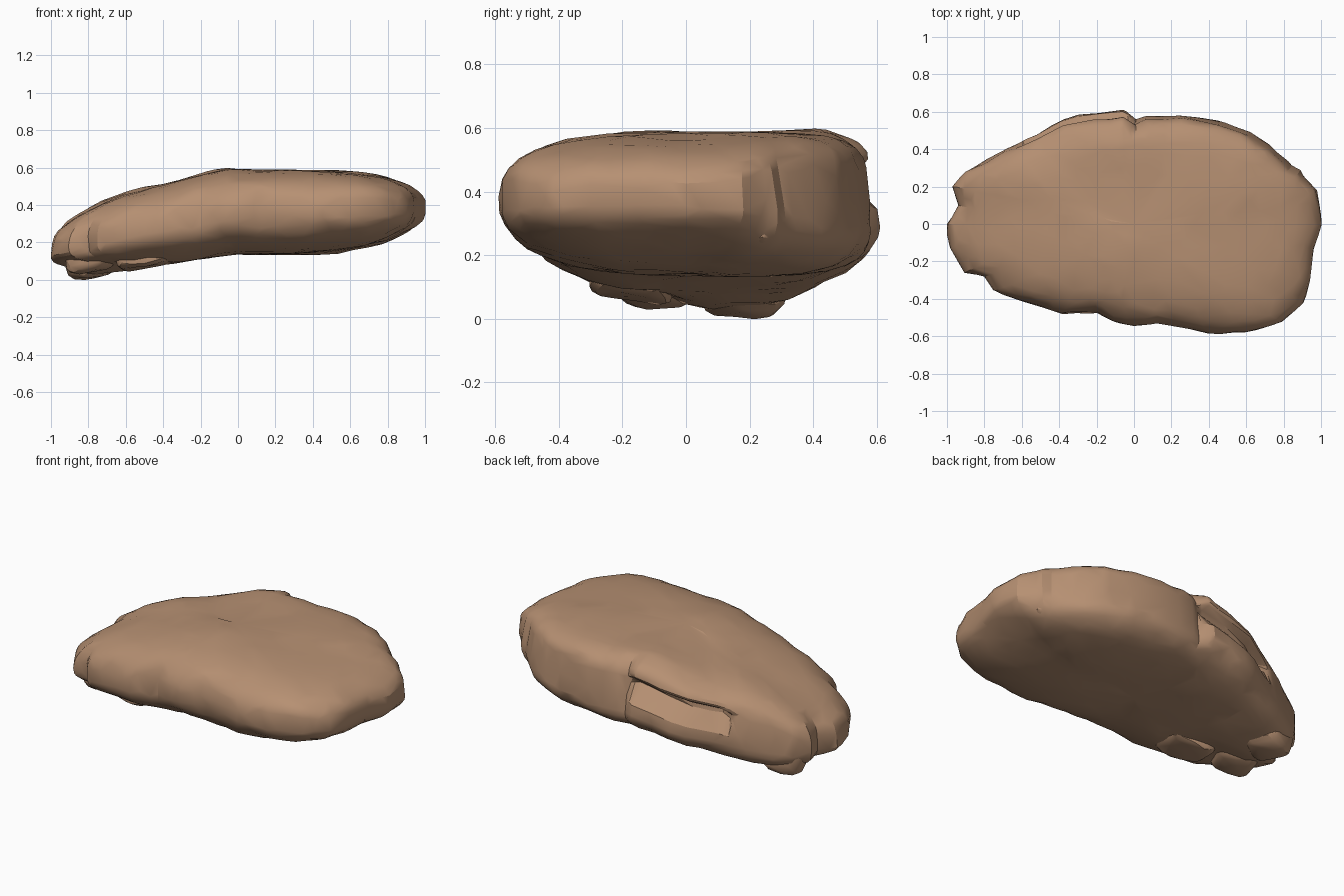
import bpy, bmesh, math
from mathutils import Vector, Euler, noise

cube = bpy.data.objects.get("Cube")
if cube:
    bpy.data.objects.remove(cube)

stone = bpy.data.materials.new("warm brown stone")
stone.use_nodes = True
COLOUR = (0.47, 0.28, 0.17, 1)
stone.diffuse_color = COLOUR
stone.node_tree.nodes["Principled BSDF"].inputs["Base Color"].default_value = COLOUR

# Plan outline, with its notches, anticlockwise from the right end
OUTLINE = [Vector(p) for p in (
    (1, 0), (.98, .18), (.92, .29), (.84, .31), (.72, .43), (.62, .5), (.45, .56),
    (.25, .59), (.06, .58), (.01, .56), (-.06, .585), (-.22, .57), (-.38, .53),
    (-.52, .46), (-.6, .44), (-.75, .37), (-.9, .28), (-.97, .2), (-.94, .1), (-1, 0),
    (-.98, -.13), (-.9, -.26), (-.8, -.28), (-.75, -.35), (-.6, -.41), (-.38, -.48),
    (-.2, -.48), (-.1, -.52), (0, -.54), (.12, -.53), (.4, -.585), (.6, -.58),
    (.8, -.53), (.9, -.42), (.94, -.3), (.96, -.15))]
# Heights along the length: x, underside, widest level, top
LEVELS = ((-1, 0, .15, .39), (-.8, -.01, .2, .445), (-.4, .08, .28, .515),
          (-.05, .135, .35, .59), (.4, .13, .37, .585), (.8, .14, .37, .575), (1, .17, .37, .55))


def levels(x):
    x = max(-1, min(1, x))
    for a, b in zip(LEVELS, LEVELS[1:]):
        if x <= b[0]:
            t = (x - a[0]) / (b[0] - a[0])
            return [p + (q - p) * t for p, q in zip(a[1:], b[1:])]


def blend(v, lo, hi):
    t = max(0, min(1, (v - lo) / (hi - lo)))
    return t * t * (3 - 2 * t)


def bump(v, middle, width):
    return math.exp(-((v - middle) / width) ** 2)


def finish(name, bm, ratio):
    bmesh.ops.recalc_face_normals(bm, faces=bm.faces)
    mesh = bpy.data.meshes.new(name)
    bm.to_mesh(mesh)
    bm.free()
    ob = bpy.data.objects.new(name, mesh)
    bpy.context.collection.objects.link(ob)
    mesh.materials.append(stone)
    # Thin the mesh into uneven chiselled facets
    ob.modifiers.new("facets", 'DECIMATE').ratio = ratio
    bpy.ops.object.select_all(action='DESELECT')
    ob.select_set(True)
    bpy.context.view_layer.objects.active = ob
    bpy.ops.object.modifier_apply(modifier="facets")
    bpy.ops.object.shade_smooth_by_angle(angle=math.radians(24))


# Resample the outline and make a softened copy for the inner rings
n = len(OUTLINE)
rim, soft = [], []
for i in range(n):
    near = [OUTLINE[(i + k) % n] for k in range(-2, 3)]
    after = [OUTLINE[(i + 1 + k) % n] for k in range(-2, 3)]
    for k in range(4):
        rim.append(OUTLINE[i].lerp(OUTLINE[(i + 1) % n], k / 4))
        soft.append((sum(near, Vector((0, 0))) / 5).lerp(sum(after, Vector((0, 0))) / 5, k / 4))


def body_point(i, angle):
    """Point on the rock; angle runs from the top centre to the underside centre."""
    back = blend(rim[i].y, .1, .45)
    upper = angle <= math.pi / 2
    if upper:
        power = 2.8 + 3 * back + blend(rim[i].x, .3, .9)
    else:
        power = 2.5 + 1.8 * back + blend(-rim[i].x, .3, .9) * (1 - back)
    r = math.sin(angle) ** (2 / power)
    f = abs(math.cos(angle)) ** (2 / power)
    p = r * soft[i].lerp(rim[i], r ** 6)
    low, middle, top = levels(p.x)
    # The low end rises towards the front
    low += .06 * blend(-p.x, .3, .8) * blend(-p.y, -.1, .15)
    # Raised lip beside the crack
    top += .025 * bump(p.x, -.15, .14) * blend(p.y, .25, .45)
    z = middle + ((top if upper else low) - middle) * f
    # Narrow groove over a bulging slab in one half of the back, sloping wall in the other
    edge = back * blend(r, .75, 1)
    west = blend(p.x, -.65, -.5) * (1 - blend(p.x, -.06, .02))
    p.y -= edge * west * (.08 * bump(z, middle + .1, .03) - .025 * bump(z, middle - .05, .08))
    p.y -= edge * (1 - west) * .03 * blend(z, .2, .55)
    # Hollow below the nose
    p.x -= .06 * blend(p.x, .8, 1) * blend(p.y, .15, .3)
    v = Vector((p.x, p.y, z))
    lump = noise.noise(v * 4) * .014 + noise.noise(v * 9) * .01
    return v + Vector((p.x * .5, p.y, z - middle)).normalized() * lump * (.4 + .6 * r)


# Main rock
bm = bmesh.new()
STEPS = 56
top = bm.verts.new((0, 0, .588))
rings = [[bm.verts.new(body_point(i, math.pi * s / STEPS)) for i in range(len(rim))]
         for s in range(1, STEPS)]
base = bm.verts.new((0, 0, .135))
for i in range(len(rim)):
    j = (i + 1) % len(rim)
    bm.faces.new((top, rings[0][i], rings[0][j]))
    bm.faces.new((base, rings[-1][j], rings[-1][i]))
    for a, b in zip(rings, rings[1:]):
        bm.faces.new((a[i], b[i], b[j], a[j]))
finish("rock_body", bm, .12)


# Squarish rounded lumps bedded in the rock
def chunk(name, centre, size, turn=(0, 0, 0)):
    bm = bmesh.new()
    bmesh.ops.create_icosphere(bm, subdivisions=4, radius=1)
    spin = Euler([math.radians(a) for a in turn])
    for v in bm.verts:
        d = v.co / sum(abs(c) ** 4 for c in v.co) ** .25
        p = Vector([c * s for c, s in zip(d, size)])
        p.rotate(spin)
        p += Vector(centre)
        v.co = p + v.normal * noise.noise(p * 6) * .02
    finish(name, bm, .15)


chunk("end_foot", (-.79, .18, .11), (.12, .12, .1), (0, -8, 24))
chunk("front_foot", (-.8, -.1, .13), (.12, .11, .09), (0, -10, -20))
chunk("underside_flake", (-.5, -.17, .115), (.15, .12, .055), (-6, -8, -10))
chunk("nose_knob", (.79, .23, .28), (.09, .08, .06), (0, -10, 40))
